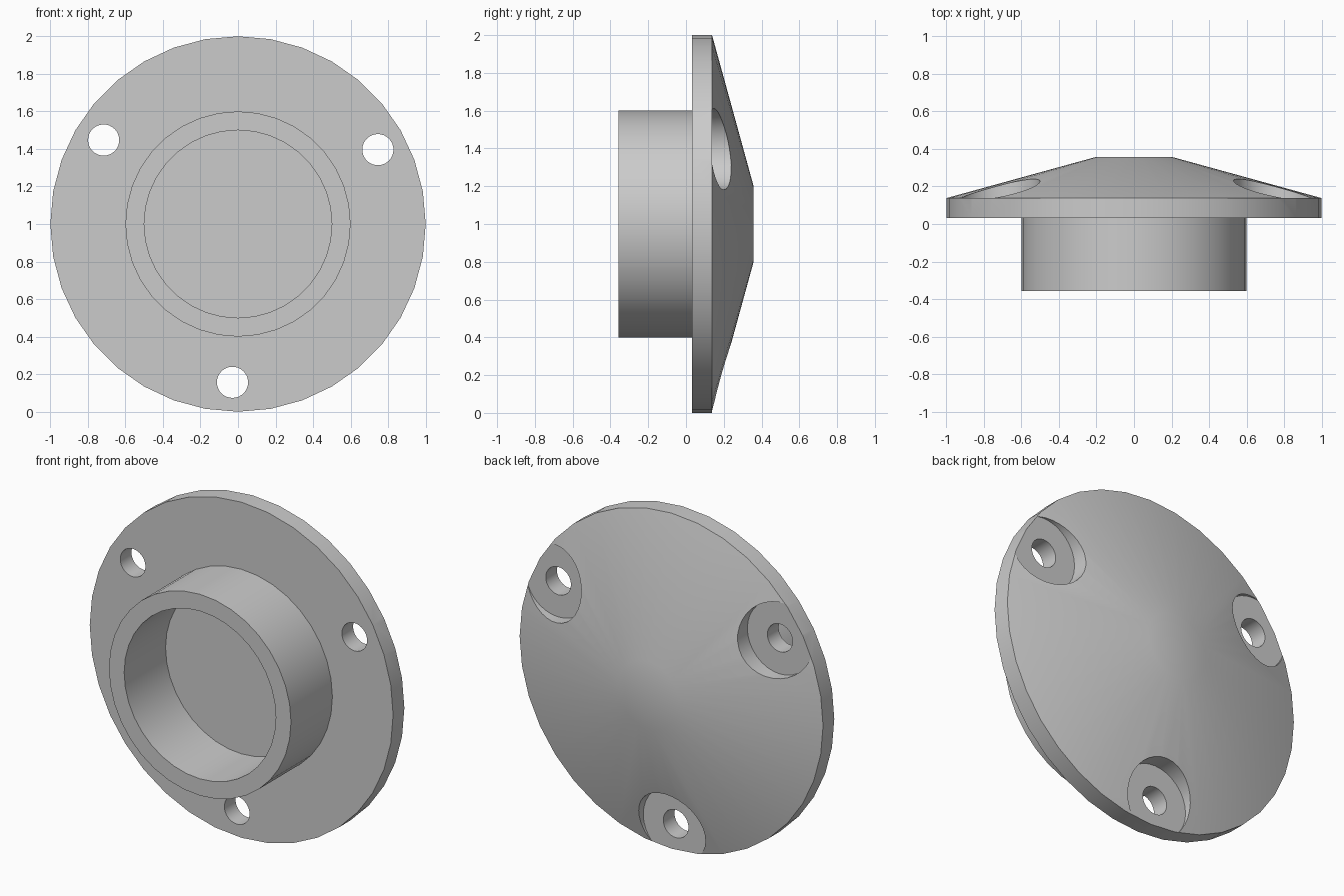
import bpy, bmesh, math
from mathutils import Matrix, Vector

if "Cube" in bpy.data.objects:
    bpy.data.objects.remove(bpy.data.objects["Cube"])

CENTRE = Vector((0, 0, 1))

grey = bpy.data.materials.new("plain grey")
grey.use_nodes = True
colour = (0.6, 0.6, 0.6, 1)
grey.diffuse_color = colour
grey.node_tree.nodes["Principled BSDF"].inputs["Base Color"].default_value = colour


def make_object(name, bm):
    mesh = bpy.data.meshes.new(name)
    bmesh.ops.recalc_face_normals(bm, faces=bm.faces)
    bm.to_mesh(mesh)
    bm.free()
    mesh.materials.append(grey)
    obj = bpy.data.objects.new(name, mesh)
    bpy.context.collection.objects.link(obj)
    return obj


def lathe(name, profile, steps, centre):
    """Spin (radius, y) points around an axis parallel to y."""
    bm = bmesh.new()
    verts = [bm.verts.new(centre + Vector((0, y, r))) for r, y in profile]
    edges = [bm.edges.new(pair) for pair in zip(verts, verts[1:])]
    bmesh.ops.spin(bm, geom=verts + edges, cent=centre, axis=(0, 1, 0),
                   angle=math.tau, steps=steps)
    bmesh.ops.remove_doubles(bm, verts=bm.verts, dist=0.0005)
    return make_object(name, bm)


# Conical flange with a hollow round collar on the front
flange = lathe("flange_with_collar", [
    (0, 0.032), (0.5, 0.032), (0.5, -0.358), (0.6, -0.358), (0.6, 0.032),
    (1, 0.032), (1, 0.138), (0.2, 0.358), (0, 0.358)], 36, CENTRE)

# Three counterbored screw holes, cut from the back
for i in range(3):
    a = math.radians(28 + 120 * i)
    spot = CENTRE + 0.844 * Vector((math.cos(a), 0, math.sin(a)))
    cutter = lathe(f"screw_hole_cutter_{i + 1}", [
        (0, -0.2), (0.083, -0.2), (0.083, 0.1375), (0.215, 0.1375),
        (0.215, 0.6), (0, 0.6)], 32, spot)
    cutter.hide_render = True
    cutter.hide_set(True)
    cut = flange.modifiers.new("screw hole", 'BOOLEAN')
    cut.operation = 'DIFFERENCE'
    cut.solver = 'EXACT'
    cut.object = cutter

# Apply the cuts, then remove the cutters
bpy.context.view_layer.objects.active = flange
flange.select_set(True)
for cut in list(flange.modifiers):
    cutter = cut.object
    bpy.ops.object.modifier_apply(modifier=cut.name)
    bpy.data.objects.remove(cutter)

bpy.ops.object.shade_smooth_by_angle(angle=math.radians(30))
